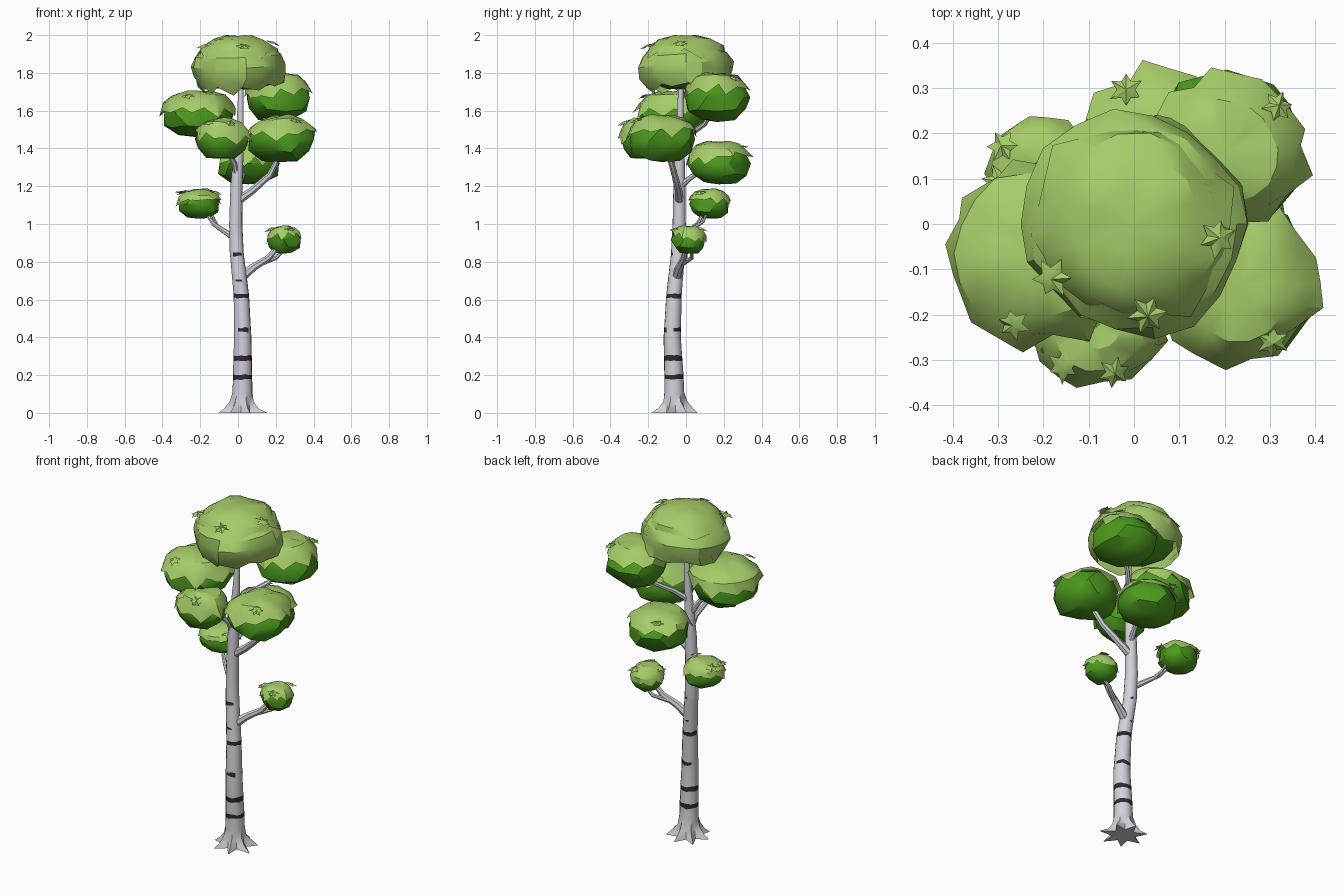
import bpy, bmesh, math, random
from mathutils import Vector, noise

if "Cube" in bpy.data.objects:
    bpy.data.objects.remove(bpy.data.objects["Cube"])

random.seed(4)


def material(name, rgb):
    m = bpy.data.materials.new(name)
    m.diffuse_color = (*rgb, 1)
    m.use_nodes = True
    m.node_tree.nodes["Principled BSDF"].inputs["Base Color"].default_value = m.diffuse_color
    return m


BARK = material("pale bark", (0.64, 0.64, 0.69))
MARK = material("dark bark marks", (0.035, 0.02, 0.032))
LIGHT = material("light leaves", (0.38, 0.61, 0.14))
DARK = material("dark leaves", (0.07, 0.32, 0.012))


def finish(bm, name, mats, angle=40):
    bmesh.ops.recalc_face_normals(bm, faces=bm.faces)
    me = bpy.data.meshes.new(name)
    bm.to_mesh(me)
    bm.free()
    for m in mats:
        me.materials.append(m)
    me.shade_smooth()
    me.set_sharp_from_angle(angle=math.radians(angle))
    ob = bpy.data.objects.new(name, me)
    bpy.context.collection.objects.link(ob)
    return ob


def bridge(bm, a, b):
    n = len(a)
    return [bm.faces.new((a[i], a[(i + 1) % n], b[(i + 1) % n], b[i])) for i in range(n)]


# Trunk: rings along a gently bent path, with flared roots and bark bands
PATH = [(0, .022, -.06, .056), (.1, .024, -.062, .053), (.2, .024, -.064, .051),
        (.4, .025, -.073, .046), (.62, .018, -.064, .041), (.85, -.007, -.042, .037),
        (1.0, -.012, -.036, .035), (1.2, -.008, -.035, .032), (1.36, .002, -.034, .027),
        (1.55, .012, -.031, .018), (1.82, .018, -.025, .012)]


def trunk_at(z):
    for p, q in zip(PATH, PATH[1:]):
        if z <= q[0]:
            t = (z - p[0]) / (q[0] - p[0])
            return [p[k] + (q[k] - p[k]) * t for k in (1, 2, 3)]
    return PATH[-1][1:]


# band height, thickness, which of the 14 sides are dark (side 10 faces front)
BANDS = [(.19, .026, range(14)), (.29, .028, range(14)), (.44, .022, (0, 1, 2, 3, 4, 9, 10, 11)),
         (.62, .024, range(14)), (.70, .012, (9, 10, 3)), (.84, .016, (9, 10, 11, 2))]
N = 14
levels = [(0, None), (.025, None), (.06, None), (.11, None)]
levels += [(p[0], None) for p in PATH[3:] if p[0] not in (.62, .85)]
for z, h, sides in BANDS:
    levels += [(z - h / 2, sides), (z + h / 2, None)]
levels.sort(key=lambda e: e[0])
FLARE = {0: (2.35, 1.1), .025: (1.7, 1.02), .06: (1.2, .98)}
bm = bmesh.new()
prev = prev_sides = None
for z, sides in levels:
    cx, cy, r = trunk_at(z)
    ring = []
    is_band = sides is not None or prev_sides is not None
    for i in range(N):
        a = math.tau * i / N + .1
        tip, dip = FLARE.get(z, (1, 1))
        rr = r * (tip * random.uniform(.92, 1.08) if i % 2 and z < .1 else dip)
        dz = random.uniform(-.004, .004) if is_band else 0
        ring.append(bm.verts.new((cx + rr * math.cos(a), cy + rr * math.sin(a), z + dz)))
    if prev:
        for i, f in enumerate(bridge(bm, prev, ring)):
            f.material_index = int(prev_sides is not None and i in prev_sides)
    else:
        bm.faces.new(ring)
    prev, prev_sides = ring, sides
bm.faces.new(prev)
finish(bm, "trunk", [BARK, MARK])


# Branches: tapered tubes through a few points
def branch(name, pts, r0, r1, n=7):
    pts = [Vector(p) for p in pts]
    bm = bmesh.new()
    prev = None
    for k, p in enumerate(pts):
        t = (pts[min(k + 1, len(pts) - 1)] - pts[max(k - 1, 0)]).normalized()
        u = t.orthogonal().normalized() if not prev else (u - t * u.dot(t)).normalized()
        v = t.cross(u)
        r = r0 + (r1 - r0) * k / (len(pts) - 1)
        ring = [bm.verts.new(p + u * r * math.cos(math.tau * i / n) + v * r * math.sin(math.tau * i / n))
                for i in range(n)]
        if prev:
            bridge(bm, prev, ring)
        prev = ring
    bm.faces.new(prev)
    finish(bm, name, [BARK])


branch("low_right_branch", [(.02, -.05, .72), (.08, -.035, .77), (.16, -.01, .82), (.23, .005, .90)], .026, .012)
branch("low_right_twig", [(.12, -.02, .79), (.20, .03, .82), (.26, .03, .88)], .014, .008)
branch("low_left_branch", [(-.01, -.04, .92), (-.07, .01, .96), (-.13, .06, 1.0), (-.19, .11, 1.09)], .018, .008)
branch("low_left_twig", [(-.10, .035, .975), (-.12, .09, 1.01), (-.15, .12, 1.08)], .010, .006)
branch("front_right_branch", [(.01, -.035, 1.13), (.08, -.04, 1.18), (.17, -.06, 1.26), (.24, -.10, 1.40)], .023, .014)
branch("front_branch", [(-.005, -.035, 1.24), (-.02, -.065, 1.32), (-.07, -.15, 1.42)], .018, .011)
branch("back_branch", [(0, -.03, 1.20), (.02, .03, 1.25), (.05, .12, 1.30)], .018, .010)
branch("left_branch", [(0, -.035, 1.33), (-.05, -.045, 1.41), (-.17, -.06, 1.55)], .019, .012)
branch("back_right_branch", [(.005, -.03, 1.42), (.06, .03, 1.48), (.13, .10, 1.53), (.19, .15, 1.62)], .018, .011)


# Leaf clumps: dark lumpy body below, light cap with a ragged rim above
def lump(d, seed):
    return 1 + .12 * noise.noise(d * 1.9 + Vector((seed * 3.1, seed, 0)))


def boxy(d, e=2.5):
    return d * sum(abs(c) ** e for c in (math.hypot(d.x, d.y), d.z)) ** (-1 / e)


def scaled(c, p, rad):
    return Vector(c) + Vector((p.x * rad[0], p.y * rad[1], p.z * rad[2]))


def body(name, c, rad, seed):
    bm = bmesh.new()
    bmesh.ops.create_icosphere(bm, subdivisions=2, radius=1)
    for v in bm.verts:
        d = v.co.normalized()
        # stays under the cap on top, full size below
        size = random.uniform(.93, 1.03) if d.z < .2 else .94
        v.co = scaled(c, boxy(d) * lump(d, seed) * size, rad)
    finish(bm, name, [DARK], 30)


def cap(name, c, rad, seed, low, n=18, jag=.16, tilt=(0, 0), rings=4):
    """Shell from the top down to latitude 'low' (radians), with an uneven leafy rim."""
    bm = bmesh.new()
    top = math.pi / 2
    prev = None
    for k in range(1, rings + 1):
        ring = []
        for i in range(n):
            last = k == rings
            a = math.tau * (i + random.uniform(-.35, .35) * last) / n
            rim = low + tilt[0] * math.cos(a) + tilt[1] * math.sin(a)
            lat = top + (rim - top) * k / rings
            grow = random.uniform(.98, 1.03)
            if last:
                lat += random.uniform(-2, .2) * jag if i % 2 else random.uniform(-.3, 1.3) * jag
                grow = random.uniform(1.03, 1.11) if i % 2 else 1.01
            d = Vector((math.cos(a) * math.cos(lat), math.sin(a) * math.cos(lat), math.sin(lat)))
            ring.append(bm.verts.new(scaled(c, boxy(d) * lump(d, seed) * grow, rad)))
        if prev:
            bridge(bm, prev, ring)
        else:
            hub = bm.verts.new(sum((v.co for v in ring), Vector()) / n)
            for i in range(n):
                bm.faces.new((hub, ring[i], ring[(i + 1) % n]))
        prev = ring
    finish(bm, name, [LIGHT], 30)


# Leaf sprig: a small lobed plate lying over the edge of a clump
def sprig(name, c, out, size):
    bm = bmesh.new()
    out = Vector(out).normalized()
    side = out.cross(Vector((0, 0, 1))).normalized()
    up = side.cross(out)
    hub = bm.verts.new(Vector(c) + up * size * .25)
    ring = []
    for i in range(12):
        r = size * (random.uniform(.85, 1.1) if i % 2 else .55)
        a = math.tau * i / 12
        ring.append(bm.verts.new(Vector(c) + (out * math.cos(a) + side * math.sin(a)) * r
                                 + up * random.uniform(-.1, .1) * size))
    for i in range(12):
        bm.faces.new((hub, ring[i], ring[(i + 1) % 12]))
    finish(bm, name, [LIGHT])


# name, centre, radii, cap rim latitude, tilt of the rim, sprig directions
CLUMPS = [
    ("left", (-.21, -.065, 1.58), (.195, .195, .125), .12, (.0, .0), (250,)),
    ("back_right", (.205, .165, 1.67), (.173, .173, .13), .25, (.1, .1), (40,)),
    ("front_right", (.23, -.13, 1.45), (.178, .178, .125), .25, (.1, .1), (300,)),
    ("front", (-.085, -.22, 1.45), (.145, .135, .11), .15, (-.1, .1), (235, 290)),
    ("back", (.055, .175, 1.32), (.17, .165, .115), .25, (0, .1), (120,)),
    ("low_left", (-.205, .125, 1.105), (.115, .11, .08), .2, (.1, 0), (150, 200, 330)),
    ("low_right", (.245, .015, .915), (.09, .09, .074), .1, (.1, -.2), (200, 290, 60)),
]
for k, (nm, c, rad, low, tilt, sprigs) in enumerate(CLUMPS):
    body(nm + "_leaf_body", c, rad, k)
    cap(nm + "_leaf_cap", c, rad, k, low, tilt=tilt)
    for j, deg in enumerate(sprigs):
        a = math.radians(deg)
        d = Vector((math.cos(a), math.sin(a), 0))
        sprig(f"{nm}_sprig_{j}", scaled(c, d * .85 + Vector((0, 0, .76)), rad),
              d + Vector((0, 0, random.uniform(-.5, .1))), .038)

# Crown clump: the light cap wraps nearly to the underside, plus an upper layer
body("crown_leaf_body", (.01, .01, 1.82), (.228, .225, .115), 9)
cap("crown_leaf_cap", (0, 0, 1.825), (.245, .242, .14), 9, -.6, tilt=(.1, .2), jag=.1, rings=6)
cap("crown_top_layer", (0, 0, 1.875), (.215, .212, .122), 9, .2, jag=.2)
for j, (x, y, z) in enumerate([(.185, -.03, 1.955), (-.18, -.12, 1.94), (.03, -.2, 1.94)]):
    sprig(f"crown_sprig_{j}", (x, y, z), (x, y, -.08), .045)
